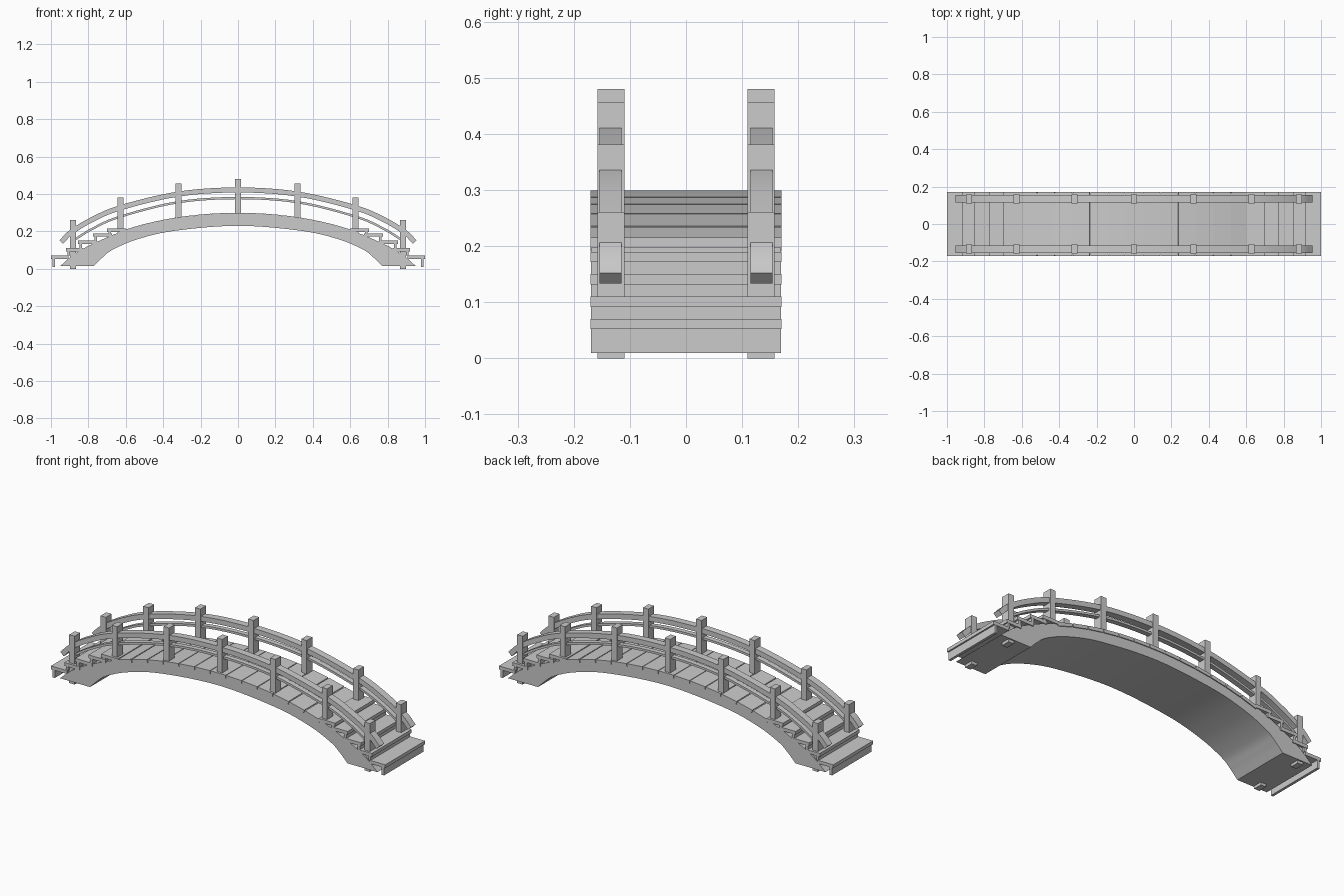
import bpy, bmesh, math
from mathutils import Matrix, Vector

if "Cube" in bpy.data.objects:
    bpy.data.objects.remove(bpy.data.objects["Cube"])


def drop(x):
    """How far the arch has fallen below its crown at x."""
    return 0.222 * x * x + 0.075 * x ** 4


def slope(x):
    return -(0.444 * x + 0.3 * x ** 3)


def finish(name, bm, smooth=False):
    bmesh.ops.recalc_face_normals(bm, faces=bm.faces)
    mesh = bpy.data.meshes.new(name)
    bm.to_mesh(mesh)
    bm.free()
    ob = bpy.data.objects.new(name, mesh)
    bpy.context.collection.objects.link(ob)
    if smooth:
        bpy.ops.object.select_all(action='DESELECT')
        ob.select_set(True)
        bpy.context.view_layer.objects.active = ob
        bpy.ops.object.shade_smooth_by_angle(angle=math.radians(30))
    return ob


def box(name, x0, x1, y0, y1, z0, z1):
    bm = bmesh.new()
    m = Matrix.Translation(((x0 + x1) / 2, (y0 + y1) / 2, (z0 + z1) / 2)) \
        @ Matrix.Diagonal((x1 - x0, y1 - y0, z1 - z0, 1))
    bmesh.ops.create_cube(bm, size=1, matrix=m)
    return finish(name, bm)


def curve(half, steps=6):
    """Smooth curve through half-profile points (crown first), mirrored in x."""
    pts = [Vector((-half[1][0], half[1][1]))] + [Vector(p) for p in half]
    pts.append(2 * pts[-1] - pts[-2])
    out = []
    for i in range(1, len(pts) - 2):
        a, b, c, d = pts[i - 1:i + 3]
        for k in range(steps):
            t = k / steps
            out.append(0.5 * (2 * b + (c - a) * t + (2 * a - 5 * b + 4 * c - d) * t ** 2
                              + (3 * b - a - 3 * c + d) * t ** 3))
    out.append(pts[-2])
    return [Vector((-p.x, p.y)) for p in reversed(out[1:])] + out


def band(name, top, low, y0, y1):
    """Solid band between an upper and a lower curve."""
    bm = bmesh.new()
    rings = [[bm.verts.new((p.x, y, p.y)) for p, y in ((a, y0), (a, y1), (b, y1), (b, y0))]
             for a, b in zip(top, low)]
    for r, s in zip(rings, rings[1:]):
        for k in range(4):
            bm.faces.new((r[k], r[(k + 1) % 4], s[(k + 1) % 4], s[k]))
    bm.faces.new(rings[0])
    bm.faces.new(rings[-1])
    return finish(name, bm, True)


def offset(pts, d):
    """Curve shifted down along its normal."""
    out = []
    for i, p in enumerate(pts):
        t = (pts[min(i + 1, len(pts) - 1)] - pts[max(i - 1, 0)]).normalized()
        out.append(p + Vector((t.y, -t.x)) * d)
    return out


# Arch body
outer = curve([(0, 0.296), (0.35, 0.267), (0.6, 0.206), (0.78, 0.132), (0.88, 0.075), (0.95, 0.015)])
inner = curve([(0, 0.23), (0.34, 0.203), (0.54, 0.157), (0.67, 0.102), (0.725, 0.06), (0.77, 0.015)])
band("arch_body", outer, inner, -0.165, 0.165)

# Deck planks following the crown
for i in range(-6, 7):
    x = i * 0.0937
    bm = bmesh.new()
    m = Matrix.Translation((x, 0, 0.299 - drop(x) - 0.009)) \
        @ Matrix.Rotation(-math.atan(slope(x)), 4, 'Y') @ Matrix.Diagonal((0.091, 0.34, 0.018, 1))
    bmesh.ops.create_cube(bm, size=1, matrix=m)
    finish("deck_plank", bm)

# Stair treads and risers at both ends: (outer edge, inner edge, top)
steps = [(1.0, 0.905, 0.07), (0.92, 0.83, 0.11), (0.855, 0.755, 0.15),
         (0.775, 0.675, 0.19), (0.70, 0.60, 0.215)]
for s in (-1, 1):
    below = 0.01
    for edge, back, top in steps:
        xs = sorted((s * edge, s * back))
        box("stair_tread", *xs, -0.17, 0.17, top - 0.018, top)
        xs = sorted((s * (edge - 0.008), s * (edge - 0.022)))
        box("stair_riser", *xs, -0.169, 0.169, below, top - 0.018)
        below = top

# Railings on both sides
rail_top = curve([(0, 0.435), (0.32, 0.413), (0.63, 0.34), (0.79, 0.273), (0.9, 0.206), (0.955, 0.152)])
thin_top = curve([(0, 0.384), (0.32, 0.362), (0.63, 0.285), (0.78, 0.22), (0.885, 0.155)])
for s in (-1, 1):
    band("top_rail", rail_top, offset(rail_top, 0.027), *sorted((s * 0.115, s * 0.154)))
    band("lower_rail", thin_top, offset(thin_top, 0.012), *sorted((s * 0.121, s * 0.148)))
    for x in (-0.883, -0.628, -0.318, 0, 0.318, 0.628, 0.883):
        foot = 0 if abs(x) > 0.8 else 0.27 - drop(x)
        box("railing_post", x - 0.016, x + 0.016, *sorted((s * 0.11, s * 0.158)), foot, 0.48 - drop(x))
